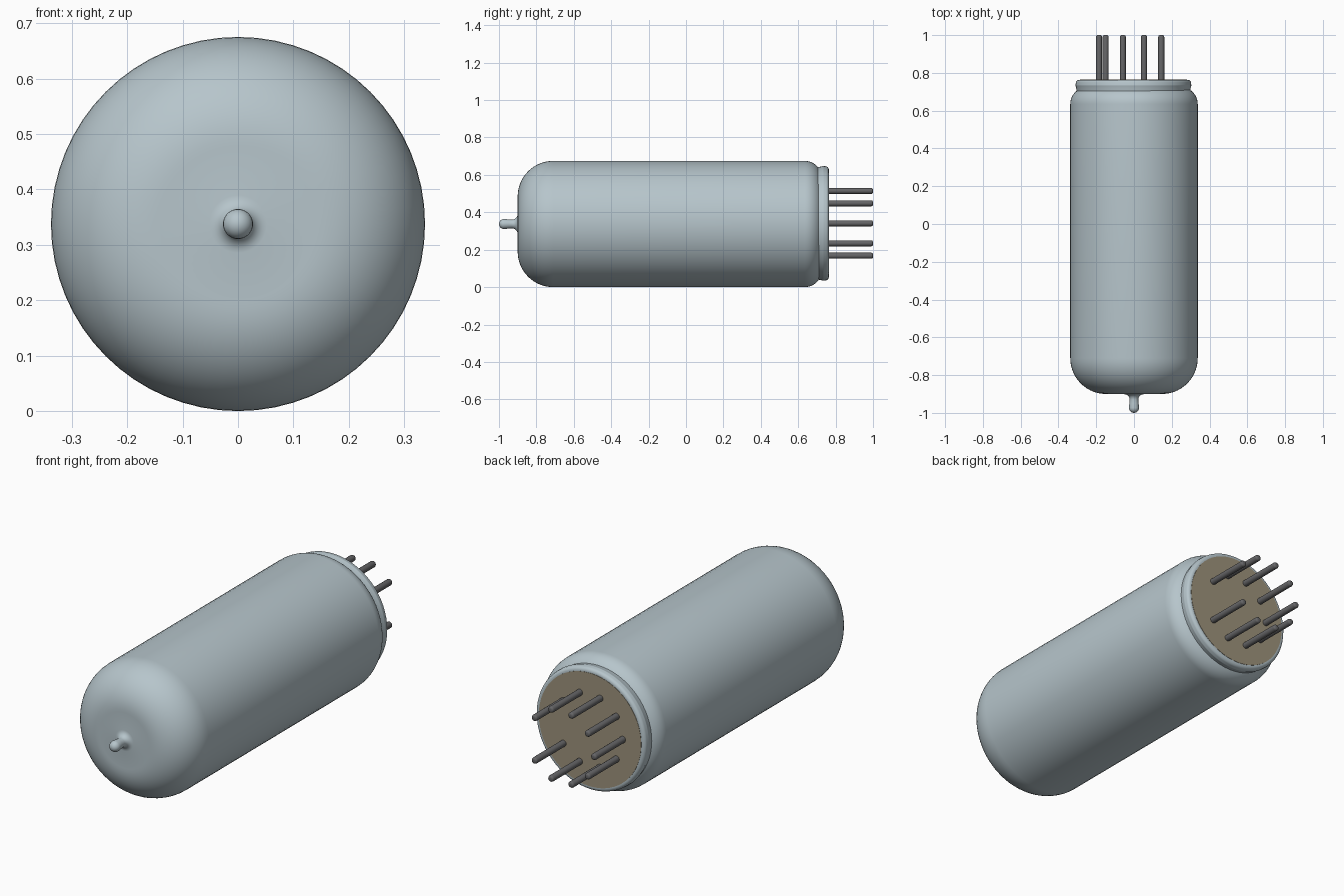
import bpy, bmesh, math
from mathutils import Matrix, Vector

cube = bpy.data.objects.get("Cube")
if cube:
    bpy.data.objects.remove(cube, do_unlink=True)


def material(name, rgb, rough):
    m = bpy.data.materials.new(name)
    m.use_nodes = True
    m.diffuse_color = (*rgb, 1)
    bsdf = m.node_tree.nodes["Principled BSDF"]
    bsdf.inputs["Base Color"].default_value = (*rgb, 1)
    bsdf.inputs["Roughness"].default_value = rough
    return m


GLASS = material("pale blue grey glass", (0.47, 0.56, 0.60), 0.3)
TAN = material("tan base", (0.34, 0.29, 0.20), 0.7)
METAL = material("dark grey metal", (0.13, 0.13, 0.135), 0.4)


def arc(cr, cy, rad, a0, a1, n):
    """Profile points (radius, y) on a circular arc, angles in degrees."""
    pts = []
    for i in range(n + 1):
        a = math.radians(a0 + (a1 - a0) * i / n)
        pts.append((cr + rad * math.cos(a), cy + rad * math.sin(a)))
    return pts


def lathe(name, profile, centre, mat, segments=64, angle=35):
    """Revolve a (radius, y) profile about a line parallel to the y axis."""
    bm = bmesh.new()
    verts = [bm.verts.new((r, y, 0)) for r, y in profile]
    edges = [bm.edges.new(p) for p in zip(verts, verts[1:])]
    bmesh.ops.spin(bm, geom=verts + edges, cent=(0, 0, 0), axis=(0, 1, 0),
                   angle=2 * math.pi, steps=segments, use_duplicate=False)
    bmesh.ops.remove_doubles(bm, verts=bm.verts, dist=1e-5)
    bmesh.ops.recalc_face_normals(bm, faces=bm.faces)
    mesh = bpy.data.meshes.new(name)
    bm.to_mesh(mesh)
    bm.free()
    mesh.materials.append(mat)
    ob = bpy.data.objects.new(name, mesh)
    ob.location = (centre[0], 0, centre[1])
    bpy.context.collection.objects.link(ob)
    bpy.ops.object.select_all(action='DESELECT')
    ob.select_set(True)
    bpy.context.view_layer.objects.active = ob
    bpy.ops.object.shade_smooth_by_angle(angle=math.radians(angle))
    return ob


R = 0.3375
AXIS = (0.0, R)             # envelope centre (x, z)
BASE_AXIS = (-0.003, 0.341)  # base sits slightly off centre

# Glass envelope: sealed tip, flared neck, domed front, long wall, rear shoulder
profile = [(0, -1.0)]
profile += arc(0, -0.973, 0.027, -75, 0, 5)
profile += [(0.0245, -0.95)]
profile += arc(0.052, -0.93, 0.029, 180, 90, 6)
profile += [(0.14, -0.9)]
profile += arc(0.1475, -0.71, 0.19, -88, 0, 14)
profile += arc(0.2475, 0.635, 0.09, 0, 62, 8)
profile += [(0.27, 0.722), (0, 0.722)]
lathe("glass_envelope", profile, AXIS, GLASS)

# Rounded glass rim around the base
rim = [(0, 0.70), (0.30, 0.70), (0.303, 0.72)]
rim += arc(0.293, 0.735, 0.0135, -20, 20, 4)
rim += arc(0.287, 0.745, 0.0185, 15, 90, 6)
rim += [(0, 0.7635)]
lathe("base_rim", rim, BASE_AXIS, GLASS)

# Tan base plate set in the rim
lathe("base_plate", [(0, 0.757), (0.284, 0.757), (0.284, 0.765), (0, 0.765)],
      BASE_AXIS, TAN)

# Nine pins on ten equal positions, leaving the key gap at +x
pin = [(0, 0.75), (0.016, 0.75)] + arc(0.006, 0.99, 0.010, 0, 90, 4)
pin[2:2] = [(0.016, 0.78)]
pin += [(0, 1.0)]
for i in range(1, 10):
    a = math.radians(36 * i)
    spot = (BASE_AXIS[0] + 0.182 * math.cos(a), BASE_AXIS[1] + 0.182 * math.sin(a))
    lathe(f"pin_{i}", pin, spot, METAL, segments=16, angle=40)
